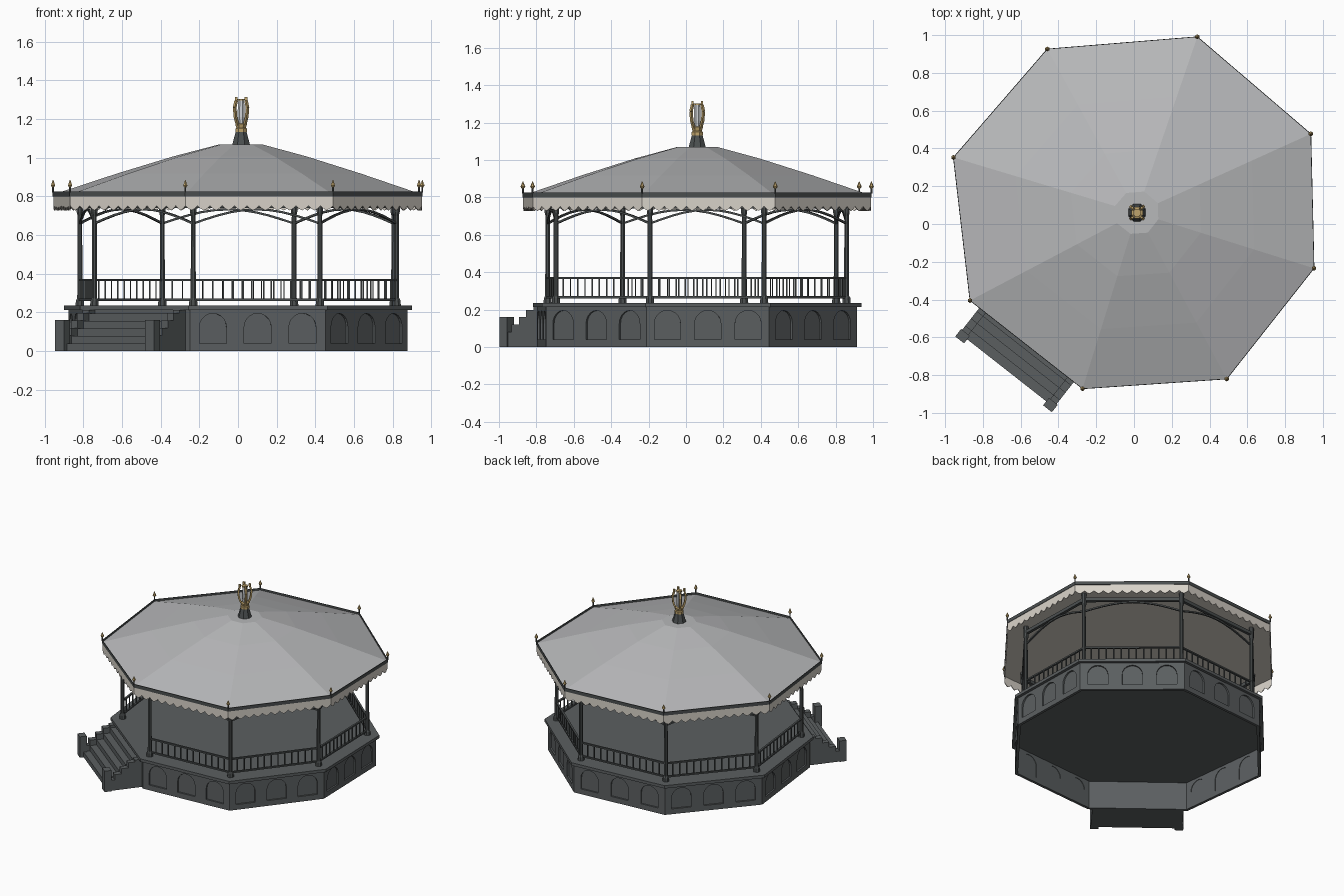
import bpy, bmesh, math
from mathutils import Vector, Matrix

if "Cube" in bpy.data.objects:
    bpy.data.objects.remove(bpy.data.objects["Cube"])

C = Vector((0.016, 0.060, 0))
V = [Vector((x, y, 0)) for x, y in [(-.46, .928), (.336, .993), (.938, .478), (.955, -.235),
     (.492, -.822), (-.273, -.874), (-.870, -.406), (-.958, .353)]]
STAIR = 5  # edge that holds the stairs


def mat(name, col):
    m = bpy.data.materials.new(name)
    m.diffuse_color = (*col, 1)
    m.use_nodes = True
    m.node_tree.nodes["Principled BSDF"].inputs["Base Color"].default_value = m.diffuse_color
    return m


SLATE = mat("slate stone", (.104, .114, .118))
IRON = mat("dark iron", (.07, .078, .079))
ROOF = mat("roof grey", (.475, .48, .49))
CREAM = mat("cream", (.69, .65, .585))
GOLD = mat("gold", (.52, .37, .15))
GLASS = mat("lantern glass", (.62, .64, .66))


def corner(i, s, z):
    p = C + (V[i % 8] - C) * s
    return Vector((p.x, p.y, z))


def ring(s, z):
    return [corner(i, s, z) for i in range(8)]


def finish(bm, name, *mats):
    bmesh.ops.recalc_face_normals(bm, faces=bm.faces)
    me = bpy.data.meshes.new(name)
    bm.to_mesh(me)
    bm.free()
    for m in mats:
        me.materials.append(m)
    ob = bpy.data.objects.new(name, me)
    bpy.context.collection.objects.link(ob)
    return ob


def loft(bm, rings, closed=False):
    vs = [[bm.verts.new(p) for p in r] for r in rings]
    n = len(vs[0])
    for a, b in zip(vs, vs[1:] + (vs[:1] if closed else [])):
        for i in range(n):
            bm.faces.new((a[i], a[(i + 1) % n], b[(i + 1) % n], b[i]))
    if not closed:
        bm.faces.new(vs[0])
        bm.faces.new(vs[-1])


def frame(bm, s0, s1, z0, z1):
    loft(bm, [ring(s0, z0), ring(s1, z0), ring(s1, z1), ring(s0, z1)], True)


def lathe(bm, p, prof, n=8):
    loft(bm, [[Vector((p.x + r * math.cos(2 * math.pi * (k + .5) / n),
                       p.y + r * math.sin(2 * math.pi * (k + .5) / n), z)) for k in range(n)]
              for r, z in prof])


def strut(bm, a, b, w, h):
    d = (b - a).normalized()
    side = d.cross(Vector((0, 0, 1)))
    side = side.normalized() if side.length > .01 else Vector((1, 0, 0))
    up = side.cross(d)
    off = [side * (x * w / 2) + up * (y * h / 2) for x, y in ((-1, -1), (1, -1), (1, 1), (-1, 1))]
    loft(bm, [[a + o for o in off], [b + o for o in off]])


def edge_axes(i, s):
    a, b = corner(i, s, 0), corner(i + 1, s, 0)
    u = (b - a).normalized()
    n = Vector((-u.y, u.x, 0))  # corners run clockwise, so left is outward
    return a, b, u, n


# hollow plinth wall with arches cut through
bm = bmesh.new()
frame(bm, .895, .917, 0, .213)
plinth = finish(bm, "plinth", SLATE)
bm = bmesh.new()
for i in range(8):
    if i == STAIR:
        continue
    a, b, u, n = edge_axes(i, .917)
    for t in (.17, .5, .83):
        p = a.lerp(b, t)
        prof = [(-.07, .04), (.07, .04)] + [(.07 * math.cos(k * math.pi / 10),
                                            .125 + .07 * math.sin(k * math.pi / 10)) for k in range(11)]
        loft(bm, [[p + u * x + n * d + Vector((0, 0, z)) for x, z in prof] for d in (-.04, .03)])
cut = finish(bm, "arch_cutter", SLATE)
cut.hide_render = True
cut.hide_viewport = True
mod = plinth.modifiers.new("arches", 'BOOLEAN')
mod.operation = 'DIFFERENCE'
mod.object = cut
mod.solver = 'EXACT'

# thin panels closing the arches inside the wall
bm = bmesh.new()
frame(bm, .899, .904, .01, .205)
finish(bm, "arch_panels", SLATE)

# floor slab
bm = bmesh.new()
loft(bm, [ring(.94, .213), ring(.94, .235)])
finish(bm, "floor_slab", SLATE)

# stairs: steps, stepped cheeks, end pillars
a, b, u, n = edge_axes(STAIR, .917)
M = Matrix((u, n, Vector((0, 0, 1)))).transposed().to_4x4()
M.translation = (a + b) / 2


def box(bm, x0, x1, y0, y1, z0, z1):
    loft(bm, [[M @ Vector((x, y, z)) for x, y in ((x0, y0), (x1, y0), (x1, y1), (x0, y1))]
              for z in (z0, z1)])


bm = bmesh.new()
D, H = .049, .039
# side outline of the whole flight, extruded across
side = [(0, 0), (5 * D, 0)]
for k in range(5):
    side += [((5 - k) * D, (k + 1) * H), ((4 - k) * D, (k + 1) * H)]
    if k < 4:
        continue
loft(bm, [[M @ Vector((x, y, z)) for y, z in side] for x in (-.276, .276)])
finish(bm, "stair_steps", SLATE)
bm = bmesh.new()
for s in (-1, 1):
    x0, x1 = sorted((s * .275, s * .318))
    for k in range(5):
        box(bm, x0, x1, (4 - k) * D, (5 - k) * D, 0, min((k + 1) * H + .042, .213))
    x0, x1 = sorted((s * .266, s * .325))
    box(bm, x0, x1, .222, .272, 0, .16)
finish(bm, "stair_cheeks_and_pillars", SLATE)

# columns
P = .856
bm = bmesh.new()
for i in range(8):
    lathe(bm, corner(i, P, 0), [(.024, .235), (.022, .262), (.0145, .275), (.013, .70),
                                (.018, .72), (.018, .80)])
finish(bm, "columns", IRON)

# railings on every side but the stairs
bm = bmesh.new()
for i in range(8):
    if i == STAIR:
        continue
    for z in (.266, .368):
        strut(bm, corner(i, P, z), corner(i + 1, P, z), .014, .011)
    lo, hi = (corner(i, P, .268), corner(i + 1, P, .268))
    for k in range(1, 13):
        p = lo.lerp(hi, k / 13)
        strut(bm, p, p + Vector((0, 0, .1)), .007, .007)
finish(bm, "railings", IRON)

# top beam and arched ribs between columns
bm = bmesh.new()
frame(bm, P - .012, P + .012, .74, .765)
for i in range(8):
    pts = [corner(i, P, 0).lerp(corner(i + 1, P, 0), k / 10) +
           Vector((0, 0, .66 + .073 * math.sin(math.pi * k / 10))) for k in range(11)]
    for p, q in zip(pts, pts[1:]):
        strut(bm, p, q, .011, .011)
finish(bm, "beam_and_arches", IRON)

# roof with cream ceiling
bm = bmesh.new()
loft(bm, [ring(.997, .80), ring(.997, .81), ring(.66, .918), ring(.36, 1.007), ring(.12, 1.068)])
bmesh.ops.recalc_face_normals(bm, faces=bm.faces)
for f in bm.faces:
    f.material_index = 1 if f.normal.z < -.5 else 0
finish(bm, "roof", ROOF, CREAM)

# thin gutter
bm = bmesh.new()
frame(bm, .996, 1.0, .799, .825)
finish(bm, "gutter", IRON)

# scalloped valance
bm = bmesh.new()
T = 12
for i in range(8):
    a, b, u, n = edge_axes(i, .997)
    w = (b - a).length / T
    low = []
    for k in range(T):
        for t, z in ((0, .752), (.22, .738), (.5, .728), (.78, .738)):
            low.append(a + u * (w * (k + t)) + Vector((0, 0, z)))
    low.append(b + Vector((0, 0, .752)))
    prof = low + [b + Vector((0, 0, .80)), a + Vector((0, 0, .80))]
    loft(bm, [prof, [p - n * .005 for p in prof]])
finish(bm, "valance", CREAM)

# corner finials: iron stem, gold tip
stem, tip = bmesh.new(), bmesh.new()
for i in range(8):
    p = corner(i, .998, 0)
    lathe(stem, p, [(.005, .82), (.005, .852)], 6)
    lathe(tip, p, [(.005, .846), (.013, .857), (.009, .866), (.002, .884)], 6)
finish(stem, "finial_stems", IRON)
finish(tip, "finial_tips", GOLD)

# lantern base, glass core and gold cage
bm = bmesh.new()
lathe(bm, C, [(.05, 1.066), (.03, 1.135)])
finish(bm, "lantern_base", IRON)
bm = bmesh.new()
lathe(bm, C, [(.014, 1.16), (.02, 1.21), (.017, 1.30)])
finish(bm, "lantern_glass", GLASS)
bm = bmesh.new()
lathe(bm, C, [(.032, 1.132), (.032, 1.15), (.027, 1.155), (.033, 1.175), (.024, 1.178)])
for k in range(4):
    t = (k + .5) * math.pi / 2
    d = Vector((math.cos(t), math.sin(t), 0))
    pts = [C + d * r + Vector((0, 0, z)) for r, z in
           ((.026, 1.17), (.041, 1.21), (.047, 1.26), (.036, 1.295), (.036, 1.315))]
    for p, q in zip(pts, pts[1:]):
        strut(bm, p, q, .014, .012)
lathe(bm, C, [(.022, 1.295), (.022, 1.303)])
finish(bm, "lantern_cage", GOLD)
